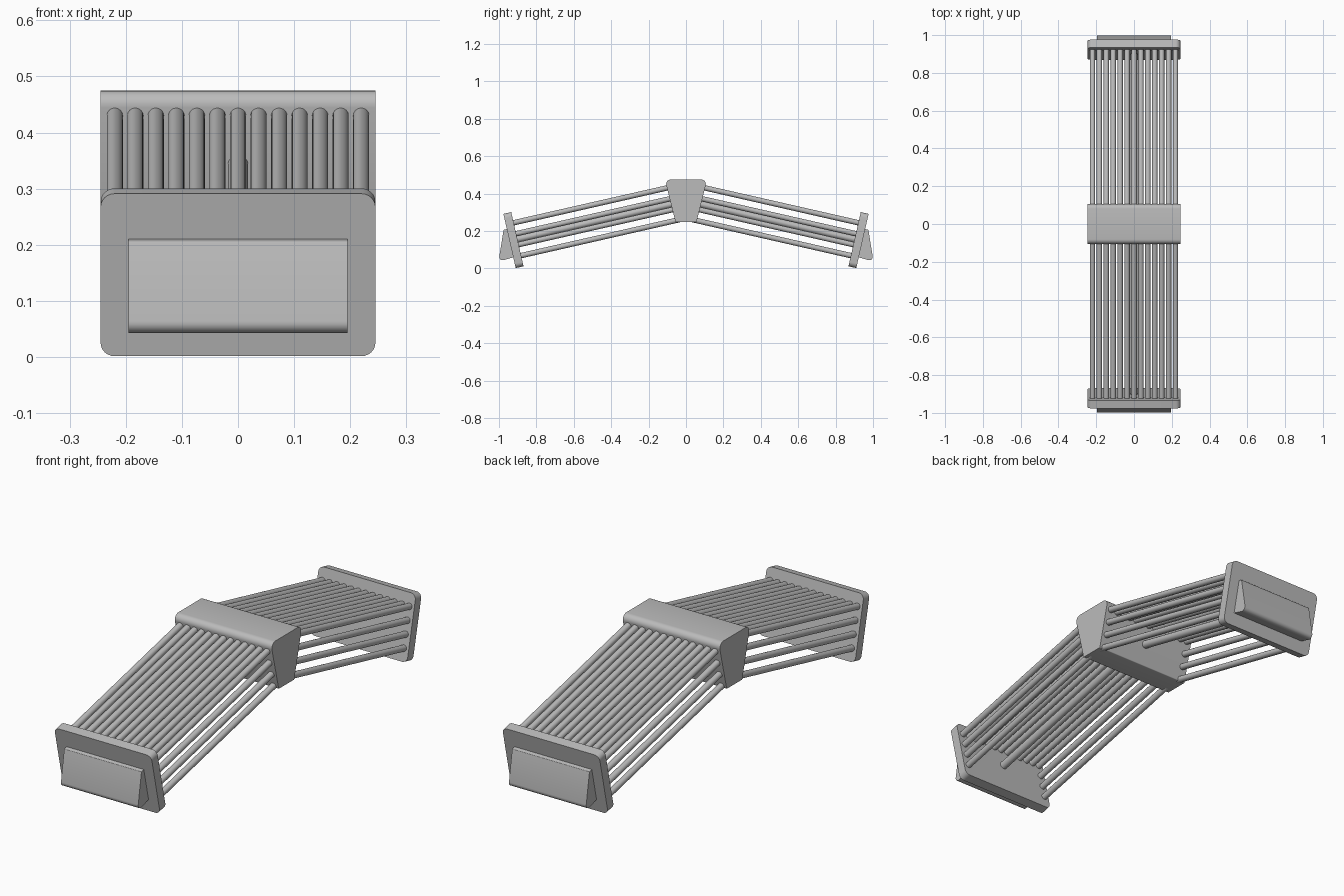
import bpy, bmesh, math
from mathutils import Matrix, Vector

if "Cube" in bpy.data.objects:
    bpy.data.objects.remove(bpy.data.objects["Cube"])

grey = bpy.data.materials.new("neutral grey")
grey.diffuse_color = (0.5, 0.5, 0.5, 1)
grey.use_nodes = True
grey.node_tree.nodes["Principled BSDF"].inputs["Base Color"].default_value = grey.diffuse_color

TILT = math.radians(12.8)
HALF_WIDTH = 0.245
END_CENTRE = Vector((0, 0.9225, 0.151))      # middle of an end plate
AXIS = Vector((0, math.cos(TILT), -math.sin(TILT)))  # outward along the rods
UP = Vector((0, math.sin(TILT), math.cos(TILT)))     # across the rods
SIDE = Vector((1, 0, 0))


def rounded(corners, steps=6):
    """Outline from (u, v, radius) corners, each rounded by a small arc."""
    out = []
    for i, (u, v, r) in enumerate(corners):
        p = Vector((u, v))
        if r == 0:
            out.append(p)
            continue
        a = (Vector(corners[i - 1][:2]) - p).normalized()
        b = (Vector(corners[(i + 1) % len(corners)][:2]) - p).normalized()
        half = a.angle(b) / 2
        centre = p + (a + b).normalized() * (r / math.sin(half))
        start = p + a * (r / math.tan(half)) - centre
        end = p + b * (r / math.tan(half)) - centre
        sweep = start.angle_signed(end)
        for k in range(steps + 1):
            out.append(centre + Matrix.Rotation(-sweep * k / steps, 2) @ start)
    return out


def finish(name, bm, turn):
    bmesh.ops.transform(bm, matrix=turn, verts=bm.verts)
    bmesh.ops.recalc_face_normals(bm, faces=bm.faces)
    mesh = bpy.data.meshes.new(name)
    bm.to_mesh(mesh)
    bm.free()
    mesh.materials.append(grey)
    obj = bpy.data.objects.new(name, mesh)
    bpy.context.collection.objects.link(obj)
    bpy.ops.object.select_all(action='DESELECT')
    obj.select_set(True)
    bpy.context.view_layer.objects.active = obj
    bpy.ops.object.shade_smooth_by_angle(angle=math.radians(30))
    return obj


def prism(name, outline, origin, u, v, depth, turn=Matrix.Identity(4)):
    """Extrude an outline lying in the u-v plane, centred on origin."""
    bm = bmesh.new()
    n = u.cross(v).normalized()
    verts = [bm.verts.new(origin + u * p.x + v * p.y - n * depth / 2) for p in outline]
    face = bm.faces.new(verts)
    new = bmesh.ops.extrude_face_region(bm, geom=[face])["geom"]
    bmesh.ops.translate(bm, vec=n * depth,
                        verts=[g for g in new if isinstance(g, bmesh.types.BMVert)])
    return finish(name, bm, turn)


def rods(name, places, radius, turn):
    """Parallel rods at (across, height) places, running plate to block."""
    bm = bmesh.new()
    rot = AXIS.to_track_quat('Z', 'Y').to_matrix().to_4x4()
    for x, h in places:
        foot = END_CENTRE + SIDE * x + UP * h
        length = (foot.y - 0.03) / AXIS.y
        mid = foot - AXIS * (length / 2)
        bmesh.ops.create_cone(bm, cap_ends=True, segments=24, radius1=radius,
                              radius2=radius, depth=length,
                              matrix=Matrix.Translation(mid) @ rot)
    return finish(name, bm, turn)


Y, Z = Vector((0, 1, 0)), Vector((0, 0, 1))

# Tapered block at the peak
prism("centre_block",
      rounded([(-0.056, 0.247, 0.004), (0.056, 0.247, 0.004),
               (0.113, 0.475, 0.025), (-0.113, 0.475, 0.025)]),
      Vector((0, 0, 0)), Y, Z, 2 * HALF_WIDTH)

for end, turn in (("back", Matrix.Identity(4)),
                  ("front", Matrix.Rotation(math.pi, 4, 'Z'))):
    # Tilted plate with rounded corners
    w, h, r = HALF_WIDTH, 0.1485, 0.025
    prism(end + "_end_plate",
          rounded([(-w, -h, r), (w, -h, r), (w, h, r), (-w, h, r)]),
          END_CENTRE, SIDE, UP, 0.043, turn)

    # Wedge-shaped pad on the outside of the plate
    prism(end + "_wedge_pad",
          rounded([(0.912, 0.062, 0), (1.003, 0.036, 0.018),
                   (0.975, 0.206, 0.003), (0.945, 0.213, 0)]),
          Vector((0, 0, 0)), Y, Z, 0.39, turn)

    # Full row of rods on top
    rods(end + "_top_rods", [(0.0366 * i, 0.09) for i in range(-6, 7)], 0.0143, turn)
    # Three rods down each side
    rods(end + "_side_rods",
         [(s * 0.2196, z) for s in (-1, 1) for z in (0.03, -0.03, -0.09)], 0.0143, turn)
    # Single thicker rod through the middle
    rods(end + "_core_rod", [(0, 0)], 0.018, turn)
